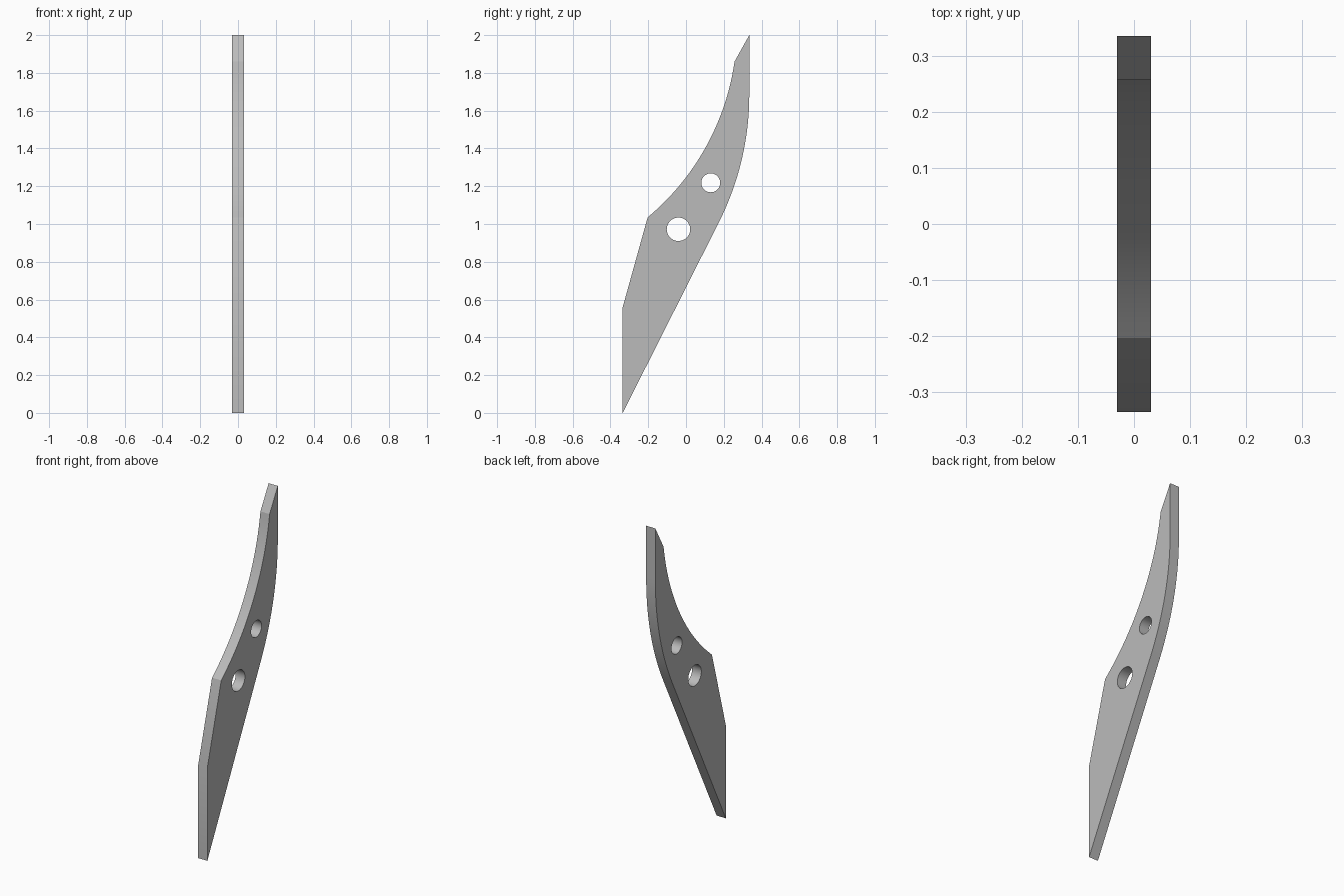
import bpy, bmesh, math
from mathutils import Matrix, Vector

cube = bpy.data.objects.get("Cube")
if cube:
    bpy.data.objects.remove(cube, do_unlink=True)

THICKNESS = 0.061


def arc(centre, radius, start, end, steps):
    """Points on a circular arc in the side plane, angles in radians."""
    return [(centre[0] + radius * math.cos(start + (end - start) * i / steps),
             centre[1] + radius * math.sin(start + (end - start) * i / steps))
            for i in range(steps + 1)]


def arc_between(a, b, half_angle, steps):
    """Counter-clockwise arc from a to b spanning twice the half angle."""
    a, b = Vector(a), Vector(b)
    chord = b - a
    radius = chord.length / 2 / math.sin(half_angle)
    normal = Vector((-chord.y, chord.x)).normalized()
    centre = (a + b) / 2 + normal * radius * math.cos(half_angle)
    start = math.atan2(a.y - centre.y, a.x - centre.x)
    return arc(centre, radius, start, start + 2 * half_angle, steps)


# Outline: pointed foot, straight back, rounded upper back, slanted tip, hollow front
bend, back_radius = math.radians(26.8), 1.5
outline = [(-0.335, 0)]
outline += arc((0.335 - back_radius, 1.685), back_radius, -bend, 0, 24)
outline += [(0.335, 2)]
outline += arc_between((-0.203, 1.035), (0.257, 1.86), math.radians(21), 24)[::-1]
outline += [(-0.335, 0.56)]

# Two bolt holes
holes = [arc(c, r, 0, math.tau, 48)[:-1]
         for c, r in (((-0.04, 0.972), 0.062), ((0.131, 1.218), 0.05))]

# Filled profile extruded to the plate thickness
profile = bpy.data.curves.new("blade_profile", "CURVE")
profile.dimensions = "2D"
profile.fill_mode = "BOTH"
profile.extrude = THICKNESS / 2
for loop in [outline] + holes:
    spline = profile.splines.new("POLY")
    spline.points.add(len(loop) - 1)
    for point, (y, z) in zip(spline.points, loop):
        point.co = (y, z, 0, 1)
    spline.use_cyclic_u = True

blade = bpy.data.objects.new("blade_plate", profile)
bpy.context.collection.objects.link(blade)
bpy.ops.object.select_all(action="DESELECT")
blade.select_set(True)
bpy.context.view_layer.objects.active = blade
bpy.ops.object.convert(target="MESH")
blade = bpy.context.object

# Stand the plate upright and weld its rims
mesh = blade.data
mesh.transform(Matrix(((0, 0, 1, 0), (1, 0, 0, 0), (0, 1, 0, 0), (0, 0, 0, 1))))
bm = bmesh.new()
bm.from_mesh(mesh)
bmesh.ops.remove_doubles(bm, verts=bm.verts, dist=0.0001)
bmesh.ops.recalc_face_normals(bm, faces=bm.faces)
bm.to_mesh(mesh)
bm.free()

# Plain grey steel
steel = bpy.data.materials.new("grey_steel")
steel.use_nodes = True
colour = (0.5, 0.5, 0.5, 1)
steel.diffuse_color = colour
steel.node_tree.nodes["Principled BSDF"].inputs["Base Color"].default_value = colour
mesh.materials.clear()
mesh.materials.append(steel)

bpy.ops.object.shade_smooth_by_angle(angle=math.radians(20))
